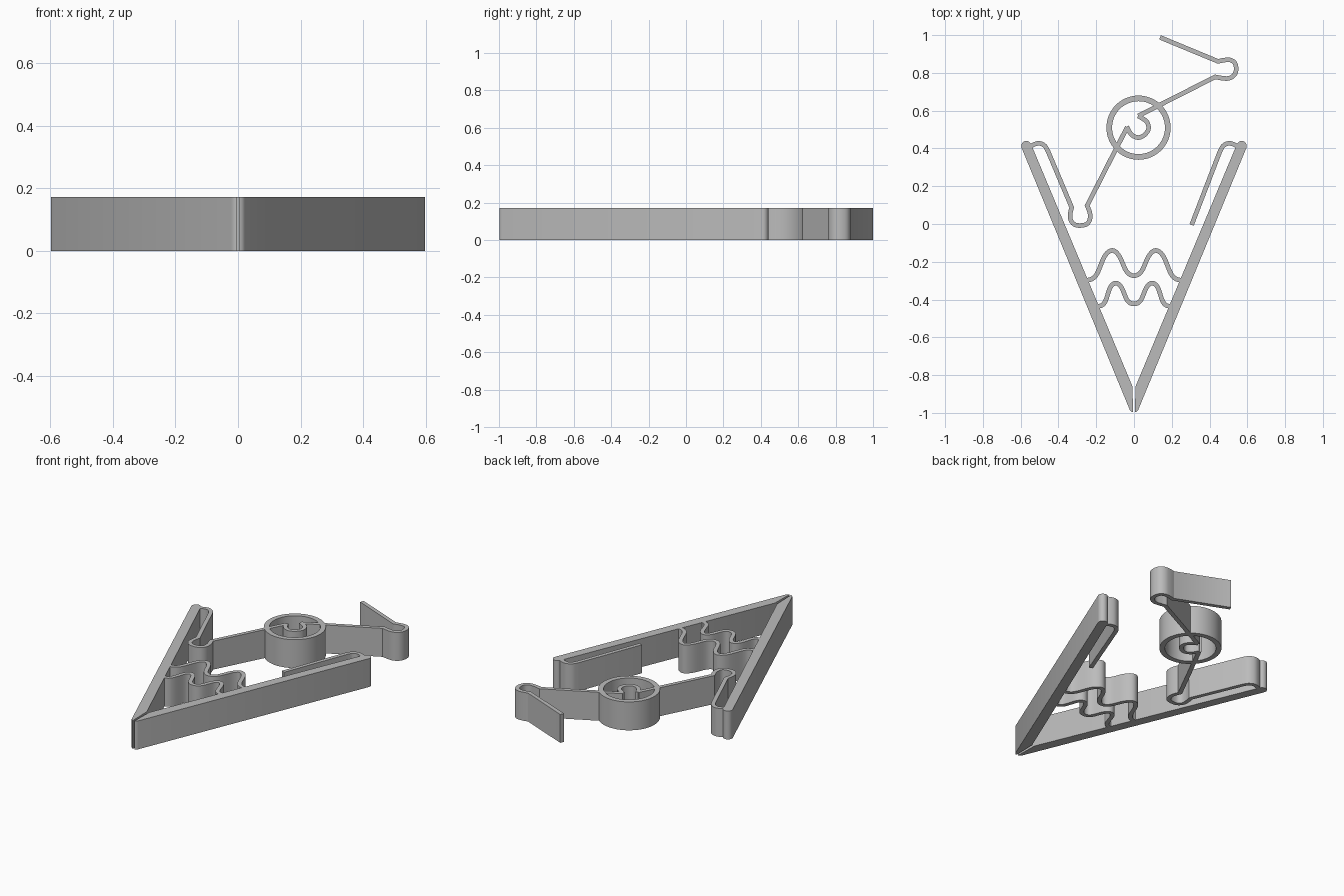
import bpy, bmesh
from math import sin, cos, pi, radians
from mathutils import Vector

HEIGHT = 0.172
THIN = 0.024

cube = bpy.data.objects.get("Cube")
if cube:
    bpy.data.objects.remove(cube, do_unlink=True)

grey = bpy.data.materials.new("plain grey")
grey.use_nodes = True
grey.diffuse_color = (0.5, 0.5, 0.5, 1)
grey.node_tree.nodes["Principled BSDF"].inputs["Base Color"].default_value = (0.5, 0.5, 0.5, 1)


def smooth(points, steps=6):
    """Catmull-Rom curve through the points."""
    p = [Vector(q) for q in points]
    p = [2 * p[0] - p[1]] + p + [2 * p[-1] - p[-2]]
    out = []
    for a, b, c, d in zip(p, p[1:], p[2:], p[3:]):
        for i in range(steps):
            t = i / steps
            out.append((2 * b + (c - a) * t + (2 * a - 5 * b + 4 * c - d) * t * t
                        + (3 * b - a - 3 * c + d) * t ** 3) / 2)
    return out + [p[-2]]


def mirrored(points):
    return [(-x, y) for x, y in points]


def finish(name, bm):
    """Raise the flat outline to full height and make the object."""
    geo = bmesh.ops.extrude_face_region(bm, geom=bm.faces[:])["geom"]
    top = [g for g in geo if isinstance(g, bmesh.types.BMVert)]
    bmesh.ops.translate(bm, verts=top, vec=(0, 0, HEIGHT))
    bmesh.ops.recalc_face_normals(bm, faces=bm.faces[:])
    mesh = bpy.data.meshes.new(name)
    bm.to_mesh(mesh)
    bm.free()
    mesh.materials.append(grey)
    obj = bpy.data.objects.new(name, mesh)
    bpy.context.collection.objects.link(obj)
    bpy.ops.object.select_all(action="DESELECT")
    obj.select_set(True)
    bpy.context.view_layer.objects.active = obj
    bpy.ops.object.shade_smooth_by_angle(angle=radians(35))


def slab(name, outline):
    bm = bmesh.new()
    bm.faces.new([bm.verts.new((x, y, 0)) for x, y in outline])
    finish(name, bm)


def strip(name, path, width=THIN, closed=False):
    """Upright wall of even thickness along a path."""
    p = [Vector(q) for q in path]
    n = len(p)
    bm = bmesh.new()
    pairs = []
    for i, q in enumerate(p):
        before = p[i - 1] if i or closed else q
        after = p[(i + 1) % n] if i < n - 1 or closed else q
        d1, d2 = (q - before).normalized(), (after - q).normalized()
        t = (d1 + d2).normalized()
        miter = max(t.dot(d2 if d2.length else d1), 0.6)
        side = Vector((-t.y, t.x)) * width / 2 / miter
        pairs.append([bm.verts.new((*(q + s * side), 0)) for s in (1, -1)])
    for i in range(n if closed else n - 1):
        (a, b), (c, d) = pairs[i], pairs[(i + 1) % n]
        bm.faces.new((a, b, d, c))
    finish(name, bm)


# Two long legs with rounded ends, almost touching at the point
cap = [(0.57 + 0.027 * cos(a), 0.413 + 0.027 * sin(a))
       for a in (radians(-22 + 180 * i / 12) for i in range(13))]
leg = [(0.008, -0.86), (0.005, -0.997), (0.013, -0.995), (0.022, -0.985)] + cap
slab("left_leg", leg)
slab("right_leg", mirrored(leg))

# Wavy cross braces
upper = [(-0.26, -0.298), (-0.225, -0.292), (-0.195, -0.262), (-0.155, -0.17), (-0.115, -0.14),
         (-0.078, -0.17), (-0.04, -0.25), (0, -0.274)]
lower = [(-0.2, -0.437), (-0.17, -0.43), (-0.15, -0.405), (-0.125, -0.335), (-0.096, -0.313),
         (-0.067, -0.335), (-0.035, -0.405), (0, -0.423)]
for name, half in (("upper_wavy_brace", upper), ("lower_wavy_brace", lower)):
    strip(name, smooth(half + mirrored(half[-2::-1])))

# Springs folded back from the leg tops
fold = smooth([(-0.56, 0.405), (-0.527, 0.422), (-0.5, 0.427), (-0.473, 0.414), (-0.456, 0.387)])
strip("left_spring", mirrored(fold) + [(0.305, -0.005)])

lower_loop = smooth([(-0.33, 0.088), (-0.337, 0.055), (-0.335, 0.021), (-0.314, -0.003),
                     (-0.282, -0.008), (-0.25, 0), (-0.234, 0.024), (-0.234, 0.06), (-0.248, 0.098)])
strip("right_spring_arm", fold + lower_loop + [(-0.036, 0.513)])

# Hub ring with the inner hook
strip("hub_ring", [(0.024 + 0.155 * cos(2 * pi * i / 64), 0.51 + 0.155 * sin(2 * pi * i / 64))
                   for i in range(64)], 0.03, closed=True)
strip("hub_hook", smooth([(-0.038, 0.515), (-0.02, 0.482), (0, 0.464), (0.027, 0.458), (0.057, 0.473),
                          (0.077, 0.505), (0.066, 0.543), (0.022, 0.572)]))

# Outer arm with its loop and free end
outer_loop = smooth([(0.43, 0.779), (0.46, 0.773), (0.5, 0.771), (0.53, 0.788), (0.541, 0.82),
                     (0.533, 0.853), (0.51, 0.868), (0.48, 0.868), (0.445, 0.861)])
strip("outer_arm", [(0.022, 0.572)] + outer_loop + [(0.138, 0.988)])
